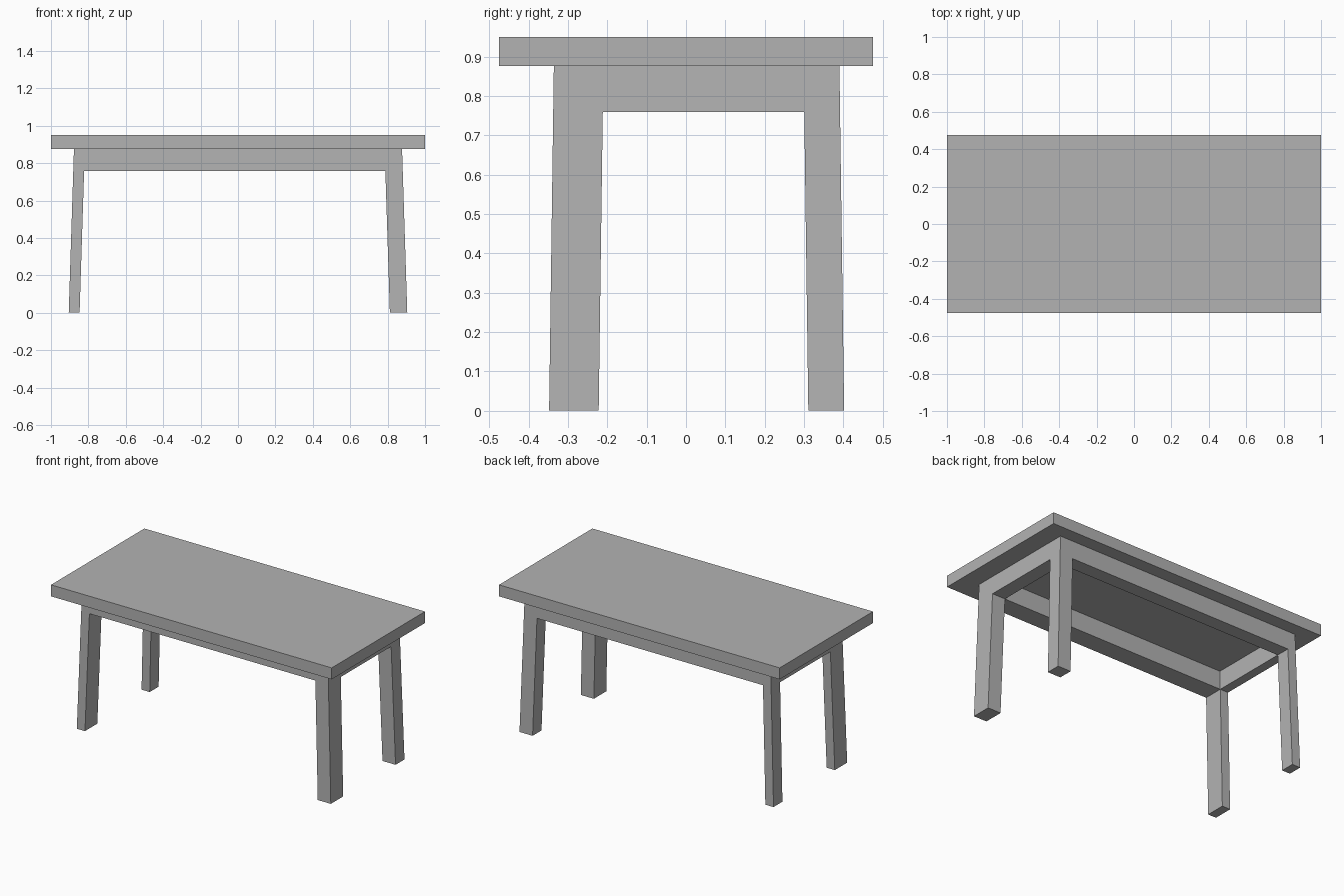
import bpy
import bmesh

cube = bpy.data.objects.get("Cube")
if cube:
    bpy.data.objects.remove(cube, do_unlink=True)

grey = bpy.data.materials.new("plain_grey")
grey.use_nodes = True
grey.diffuse_color = (0.45, 0.45, 0.45, 1)
grey.node_tree.nodes["Principled BSDF"].inputs["Base Color"].default_value = grey.diffuse_color

RAIL, TOP, HEIGHT = 0.759, 0.876, 0.95


def finish(name, bm):
    bmesh.ops.recalc_face_normals(bm, faces=bm.faces)
    mesh = bpy.data.meshes.new(name)
    bm.to_mesh(mesh)
    bm.free()
    mesh.materials.append(grey)
    bpy.context.collection.objects.link(bpy.data.objects.new(name, mesh))


# Tabletop slab
bm = bmesh.new()
bmesh.ops.create_cube(bm, size=1)
bmesh.ops.scale(bm, vec=(2, 0.95, HEIGHT - TOP), verts=bm.verts)
bmesh.ops.translate(bm, vec=(0, 0, (HEIGHT + TOP) / 2), verts=bm.verts)
finish("tabletop", bm)

# Legs and apron: one frame on a 3 x 3 grid, its lines leaning in towards the top
xs = (-0.905, -0.847, 0.812, 0.905)
ys = (-0.348, -0.222, 0.311, 0.402)
zs = (0, RAIL, TOP)
LEAN_X, LEAN_Y = 0.028, 0.012


def solid(i, j, k):
    if not (0 <= i < 3 and 0 <= j < 3 and 0 <= k < 2):
        return False
    corner = i != 1 and j != 1
    return corner or (k == 1 and (i, j) != (1, 1))


bm = bmesh.new()
verts = {}


def vert(i, j, k):
    if (i, j, k) not in verts:
        t = zs[k] / TOP
        x = xs[i] + t * (LEAN_X if i < 2 else -LEAN_X)
        y = ys[j] + t * (LEAN_Y if j < 2 else -LEAN_Y)
        verts[i, j, k] = bm.verts.new((x, y, zs[k]))
    return verts[i, j, k]


# Skin every cell side that has no solid neighbour
cells = [(i, j, k) for i in range(3) for j in range(3) for k in range(2) if solid(i, j, k)]
for cell in cells:
    for axis in range(3):
        for side in (0, 1):
            beside = list(cell)
            beside[axis] += 2 * side - 1
            if solid(*beside):
                continue
            ring = []
            for a, b in ((0, 0), (1, 0), (1, 1), (0, 1)):
                corner = list(cell)
                corner[axis] += side
                corner[(axis + 1) % 3] += a
                corner[(axis + 2) % 3] += b
                ring.append(vert(*corner))
            bm.faces.new(ring)
finish("legs_and_apron", bm)
